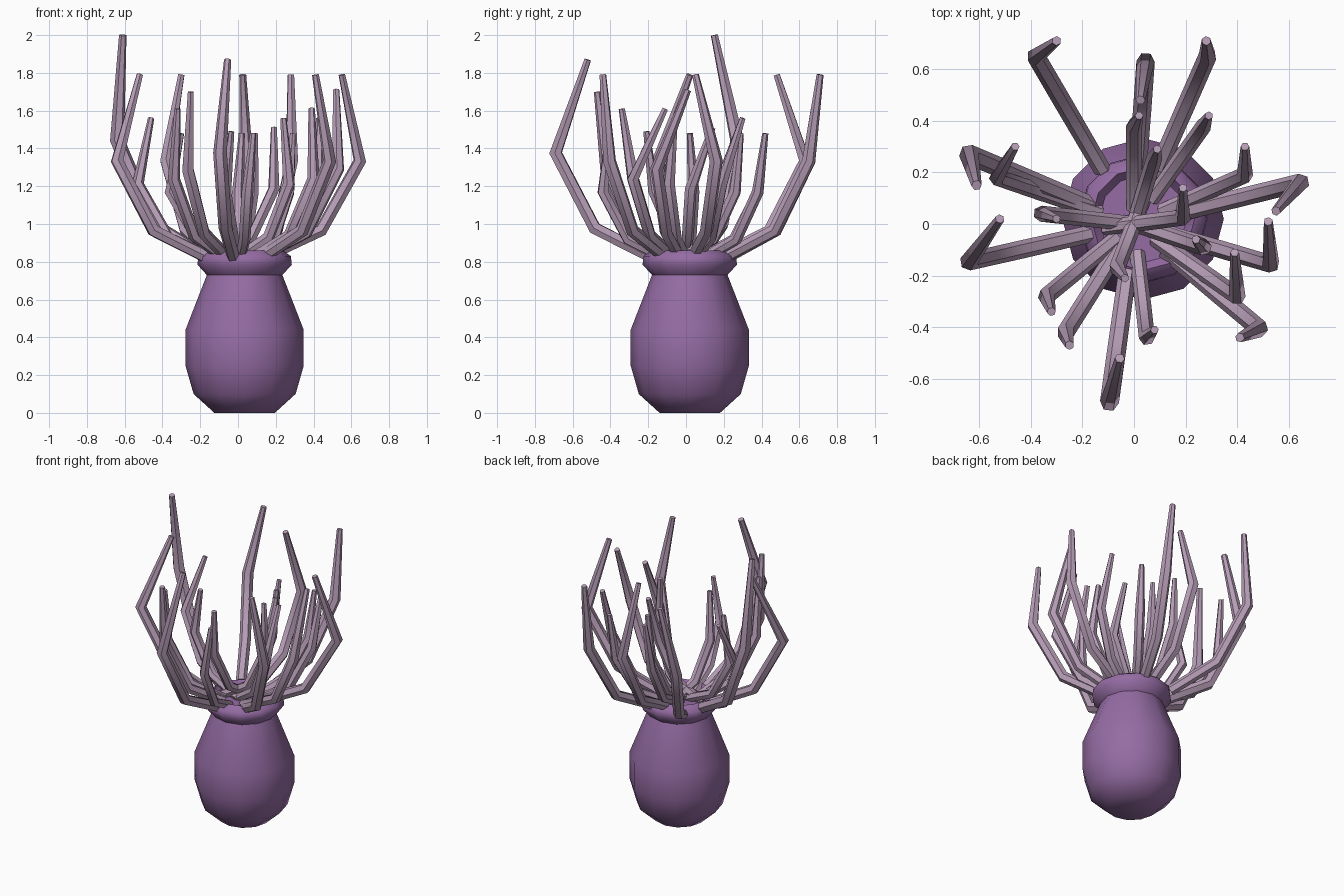
import bpy, bmesh, math
from mathutils import Vector

if "Cube" in bpy.data.objects:
    bpy.data.objects.remove(bpy.data.objects["Cube"])


def material(name, color):
    m = bpy.data.materials.new(name)
    m.diffuse_color = color
    m.use_nodes = True
    m.node_tree.nodes["Principled BSDF"].inputs["Base Color"].default_value = m.diffuse_color
    return m


purple = material("purple", (0.30, 0.15, 0.37, 1))
mauve = material("mauve", (0.47, 0.34, 0.47, 1))

# Vase-shaped body: (radius, height) profile turned into 12-sided rings
PROFILE = [(0.16, 0.0), (0.27, 0.10), (0.313, 0.25), (0.313, 0.44), (0.20, 0.73),
           (0.25, 0.785), (0.245, 0.83), (0.20, 0.86), (0.17, 0.82)]
CX, CY, SIDES = 0.035, 0.02, 12
bm = bmesh.new()
rings = []
for r, z in PROFILE:
    ring = []
    for i in range(SIDES):
        a = 2 * math.pi * i / SIDES
        ring.append(bm.verts.new((CX + r * math.cos(a), CY + r * math.sin(a), z)))
    rings.append(ring)
for lo, hi in zip(rings, rings[1:]):
    for i in range(SIDES):
        j = (i + 1) % SIDES
        bm.faces.new((lo[i], lo[j], hi[j], hi[i]))
bm.faces.new(rings[0][::-1])
bm.faces.new(rings[-1])
mesh = bpy.data.meshes.new("body")
bm.to_mesh(mesh)
bm.free()
body = bpy.data.objects.new("body", mesh)
bpy.context.collection.objects.link(body)
mesh.materials.append(purple)

# Tentacles: bend x, bend y, tip x, tip y, tip z, root position as fraction of bend
TENTACLES = [
    (-0.38, 0.65, -0.30, 0.71, 1.79, 0.32),
    (0.285, 0.65, 0.28, 0.71, 1.79, 0.30),
    (0.045, 0.63, 0.025, 0.48, 1.79, 0.25),
    (0.645, 0.16, 0.55, 0.05, 1.79, 0.20),
    (0.53, -0.155, 0.52, 0.01, 1.71, 0.20),
    (0.485, -0.405, 0.41, -0.44, 1.79, 0.25),
    (0.40, -0.28, 0.39, -0.11, 1.61, 0.20),
    (0.43, 0.19, 0.43, 0.30, 1.56, 0.25),
    (0.27, 0.38, 0.29, 0.42, 1.48, 0.25),
    (-0.64, 0.27, -0.61, 0.15, 2.00, 0.25),
    (-0.53, 0.18, -0.46, 0.30, 1.56, 0.25),
    (-0.64, -0.145, -0.52, 0.02, 1.79, 0.25),
    (-0.36, 0.04, -0.30, 0.02, 1.48, 0.0),
    (-0.34, -0.28, -0.32, -0.34, 1.61, 0.20),
    (-0.265, -0.42, -0.25, -0.47, 1.70, 0.20),
    (-0.095, -0.69, -0.055, -0.52, 1.87, 0.25),
    (0.05, -0.44, 0.08, -0.41, 1.48, 0.25),
    (0.27, -0.09, 0.24, -0.06, 1.56, 0.0),
    (0.19, 0.025, 0.19, 0.14, 1.51, -0.6),
    (-0.065, -0.17, -0.035, -0.21, 1.49, -0.6),
    (0.08, 0.26, 0.09, 0.29, 1.48, -0.1),
    (0.00, 0.38, 0.02, 0.42, 1.48, 0.15),
]


def tentacle(n, bx, by, tx, ty, tz, f):
    rise = tz - 0.82
    bend = Vector((bx, by, 0.82 + 0.53 * rise))
    root = Vector((bx * f, by * f, 0.82))
    mid = root.lerp(bend, 0.6)
    mid.z = 0.82 + 0.15 * rise
    points = [root, mid, bend, Vector((tx, ty, tz))]
    cu = bpy.data.curves.new("tentacle_%02d" % n, 'CURVE')
    cu.dimensions = '3D'
    cu.bevel_depth = 0.036 * (0.6 + 0.4 * rise)
    cu.bevel_resolution = 1
    cu.use_fill_caps = True
    sp = cu.splines.new('POLY')
    sp.points.add(3)
    for p, co, r in zip(sp.points, points, (0.95, 1.0, 1.0, 0.52)):
        p.co = (*co, 1)
        p.radius = r
    ob = bpy.data.objects.new(cu.name, cu)
    bpy.context.collection.objects.link(ob)
    cu.materials.append(mauve)
    return ob


arms = [tentacle(n, *row) for n, row in enumerate(TENTACLES, 1)]

# Turn the tubes into meshes and shade everything smooth
for ob in arms:
    ob.select_set(True)
bpy.context.view_layer.objects.active = arms[0]
bpy.ops.object.convert(target='MESH')
body.select_set(True)
bpy.ops.object.shade_smooth_by_angle(angle=math.radians(50))
